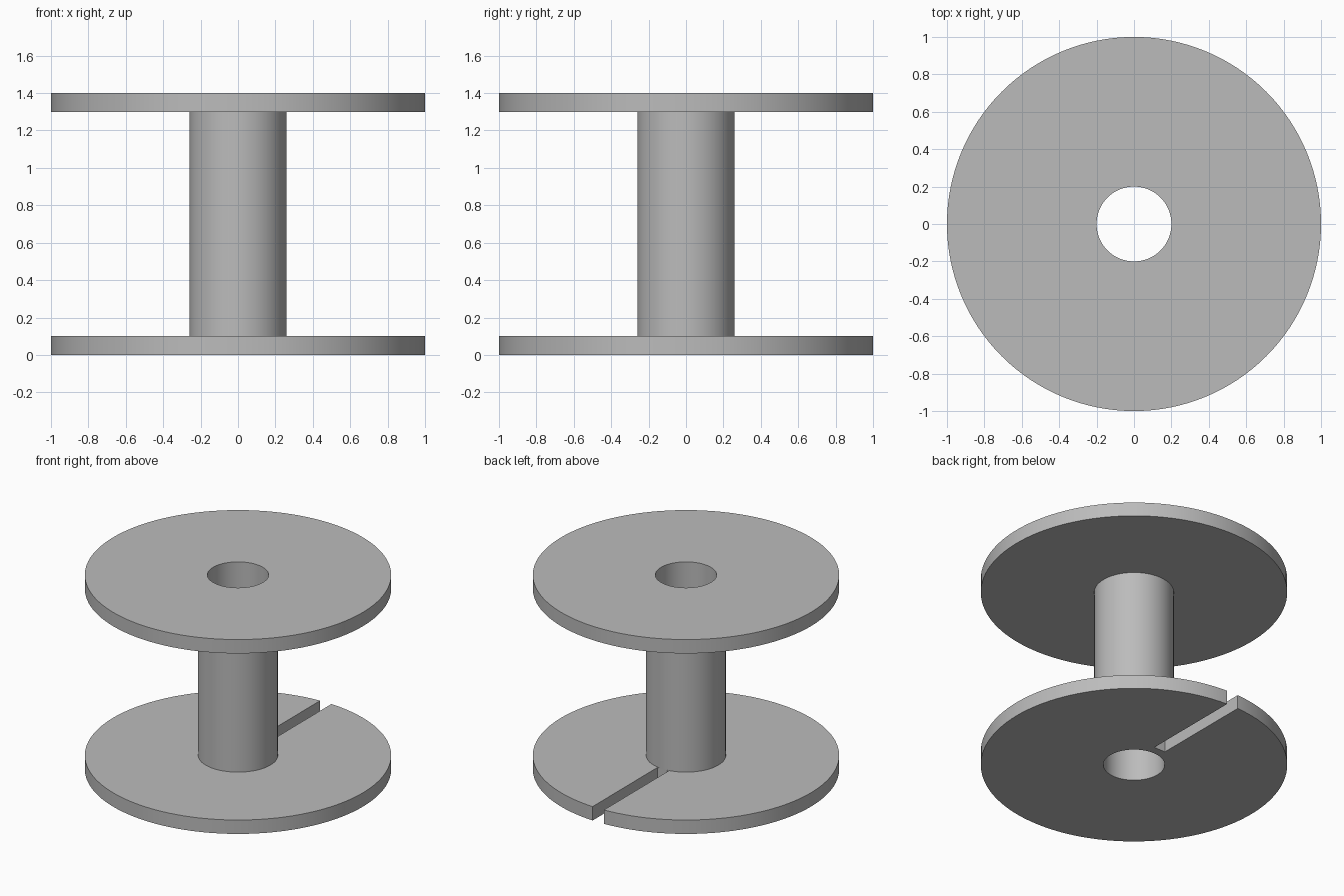
import bpy, bmesh, math

if "Cube" in bpy.data.objects:
    bpy.data.objects.remove(bpy.data.objects["Cube"])

SEGMENTS = 128
FLANGE_R, HUB_R, BORE_R = 1.0, 0.26, 0.2
HEIGHT, THICK, SLOT_W = 1.4, 0.1, 0.09

grey = bpy.data.materials.new("plain grey")
grey.diffuse_color = (0.5, 0.5, 0.5, 1)
grey.use_nodes = True
grey.node_tree.nodes["Principled BSDF"].inputs["Base Color"].default_value = grey.diffuse_color


def add_object(name, bm):
    bmesh.ops.recalc_face_normals(bm, faces=bm.faces)
    mesh = bpy.data.meshes.new(name)
    bm.to_mesh(mesh)
    bm.free()
    ob = bpy.data.objects.new(name, mesh)
    bpy.context.collection.objects.link(ob)
    return ob


# Spool: two flanges, hub and bore turned from one closed profile
profile = [(BORE_R, 0), (FLANGE_R, 0), (FLANGE_R, THICK), (HUB_R, THICK),
           (HUB_R, HEIGHT - THICK), (FLANGE_R, HEIGHT - THICK),
           (FLANGE_R, HEIGHT), (BORE_R, HEIGHT)]
bm = bmesh.new()
verts = [bm.verts.new((r, 0, z)) for r, z in profile]
edges = [bm.edges.new((verts[i - 1], verts[i])) for i in range(len(verts))]
bmesh.ops.spin(bm, geom=verts + edges, cent=(0, 0, 0), axis=(0, 0, 1),
               angle=math.tau, steps=SEGMENTS, use_merge=True)
bmesh.ops.remove_doubles(bm, verts=bm.verts, dist=1e-5)
spool = add_object("spool", bm)
spool.data.materials.append(grey)

# Radial slot through the back of the lower flange, from hub to rim
bm = bmesh.new()
bmesh.ops.create_cube(bm, size=1)
bmesh.ops.scale(bm, vec=(SLOT_W, 1, 0.16), verts=bm.verts)
bmesh.ops.translate(bm, vec=(0, HUB_R + 0.5, 0.05), verts=bm.verts)
cutter = add_object("slot_cutter", bm)
cutter.data.materials.append(grey)
cutter.hide_render = True

cut = spool.modifiers.new("slot", "BOOLEAN")
cut.operation = "DIFFERENCE"
cut.solver = "EXACT"
cut.object = cutter
bpy.context.view_layer.objects.active = spool
spool.select_set(True)
bpy.ops.object.modifier_apply(modifier="slot")
bpy.data.objects.remove(cutter)

bpy.ops.object.shade_smooth_by_angle(angle=math.radians(30))
